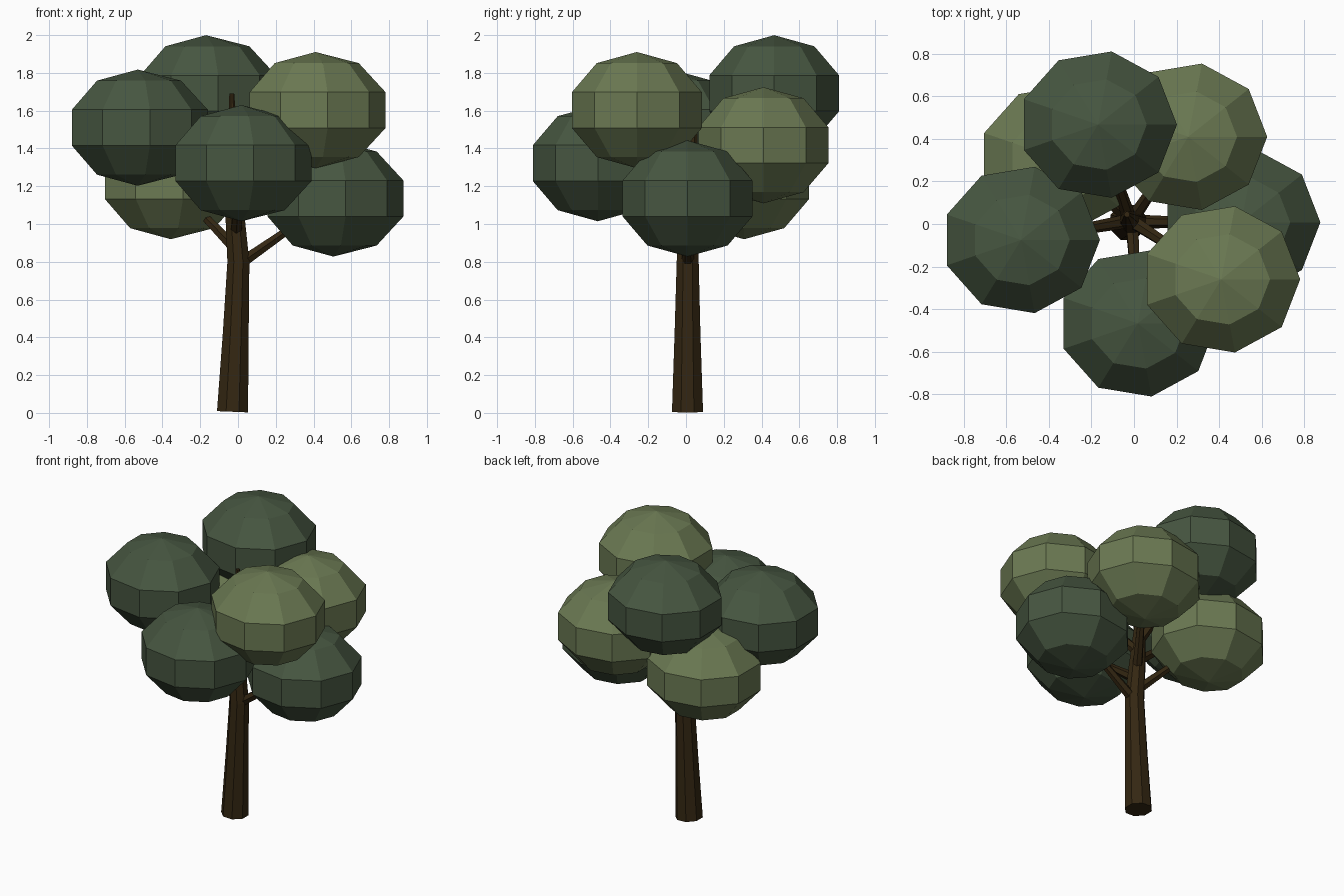
import bpy, bmesh, math
from mathutils import Vector

if "Cube" in bpy.data.objects:
    bpy.data.objects.remove(bpy.data.objects["Cube"])


def material(name, rgb):
    m = bpy.data.materials.new(name)
    m.diffuse_color = (*rgb, 1)
    m.use_nodes = True
    m.node_tree.nodes["Principled BSDF"].inputs["Base Color"].default_value = m.diffuse_color
    return m


BARK = material("dark brown bark", (0.034, 0.020, 0.006))
DARK = material("dark green leaves", (0.062, 0.093, 0.052))
LIGHT = material("light green leaves", (0.145, 0.190, 0.085))


def finish(name, bm, mat):
    bmesh.ops.recalc_face_normals(bm, faces=bm.faces)
    mesh = bpy.data.meshes.new(name)
    bm.to_mesh(mesh)
    bm.free()
    mesh.materials.append(mat)
    obj = bpy.data.objects.new(name, mesh)
    bpy.context.collection.objects.link(obj)


def bridge(bm, a, b):
    n = len(a)
    for i in range(n):
        j = (i + 1) % n
        bm.faces.new((a[i], a[j], b[j], b[i]))


def tube(name, path, radii, sides):
    """Tapering closed tube along a path."""
    bm = bmesh.new()
    pts = [Vector(p) for p in path]
    rings = []
    for k, p in enumerate(pts):
        d = (pts[min(k + 1, len(pts) - 1)] - pts[max(k - 1, 0)]).normalized()
        u = Vector((0, 1, 0)).cross(d)
        if u.length < 0.3:
            u = Vector((1, 0, 0)).cross(d)
        u.normalize()
        v = d.cross(u)
        ang = [2 * math.pi * (i + 0.5) / sides for i in range(sides)]
        rings.append([bm.verts.new(p + radii[k] * (u * math.cos(a) + v * math.sin(a)))
                      for a in ang])
    for a, b in zip(rings, rings[1:]):
        bridge(bm, a, b)
    bm.faces.new(rings[0])
    bm.faces.new(rings[-1])
    finish(name, bm, BARK)


def leaf_ball(name, centre, mat, size=(0.390, 0.367, 0.3075), seg=9, rows=5):
    """Flattened low-poly ball, first corner on +x."""
    bm = bmesh.new()
    c = Vector(centre)

    def point(t, a):
        return bm.verts.new(c + Vector((size[0] * math.sin(t) * math.cos(a),
                                        size[1] * math.sin(t) * math.sin(a),
                                        size[2] * math.cos(t))))
    rings = [[point(math.pi * r / rows, 2 * math.pi * i / seg) for i in range(seg)]
             for r in range(1, rows)]
    for a, b in zip(rings, rings[1:]):
        bridge(bm, a, b)
    for ring, t in ((rings[0], 0), (rings[-1], math.pi)):
        pole = point(t, 0)
        for i in range(seg):
            bm.faces.new((ring[i], ring[(i + 1) % seg], pole))
    finish(name, bm, mat)


# Trunk, slightly bent and tapering to a thin tip
tube("trunk",
     [(-0.029, 0.008, 0.006), (-0.012, 0.008, 0.42), (0.002, 0.009, 0.80),
      (-0.015, 0.012, 1.03), (-0.025, 0.03, 1.36), (-0.033, 0.045, 1.69)],
     [0.089, 0.074, 0.063, 0.055, 0.034, 0.014], 8)

# Leaf balls, each with the point where its branch leaves the trunk
balls = [
    ("back_top", (-0.169, 0.467, 1.692), DARK, (-0.02, 0.02, 1.22)),
    ("front_right", (0.410, -0.260, 1.603), LIGHT, (-0.02, 0.02, 1.14)),
    ("left", (-0.531, -0.075, 1.510), DARK, (-0.02, 0.015, 1.08)),
    ("front", (0.018, -0.467, 1.322), DARK, (-0.01, 0.01, 0.95)),
    ("right", (0.505, 0.008, 1.135), DARK, (0.01, 0.01, 0.79)),
    ("back_right", (0.255, 0.410, 1.417), LIGHT, (-0.015, 0.012, 1.01)),
    ("back_left", (-0.356, 0.308, 1.227), LIGHT, (-0.005, 0.01, 0.86)),
]
for name, centre, mat, start in balls:
    leaf_ball("leaves_" + name, centre, mat)
    end = Vector(start).lerp(Vector(centre), 0.85)
    tube("branch_" + name, [start, end], [0.034, 0.017], 6)
